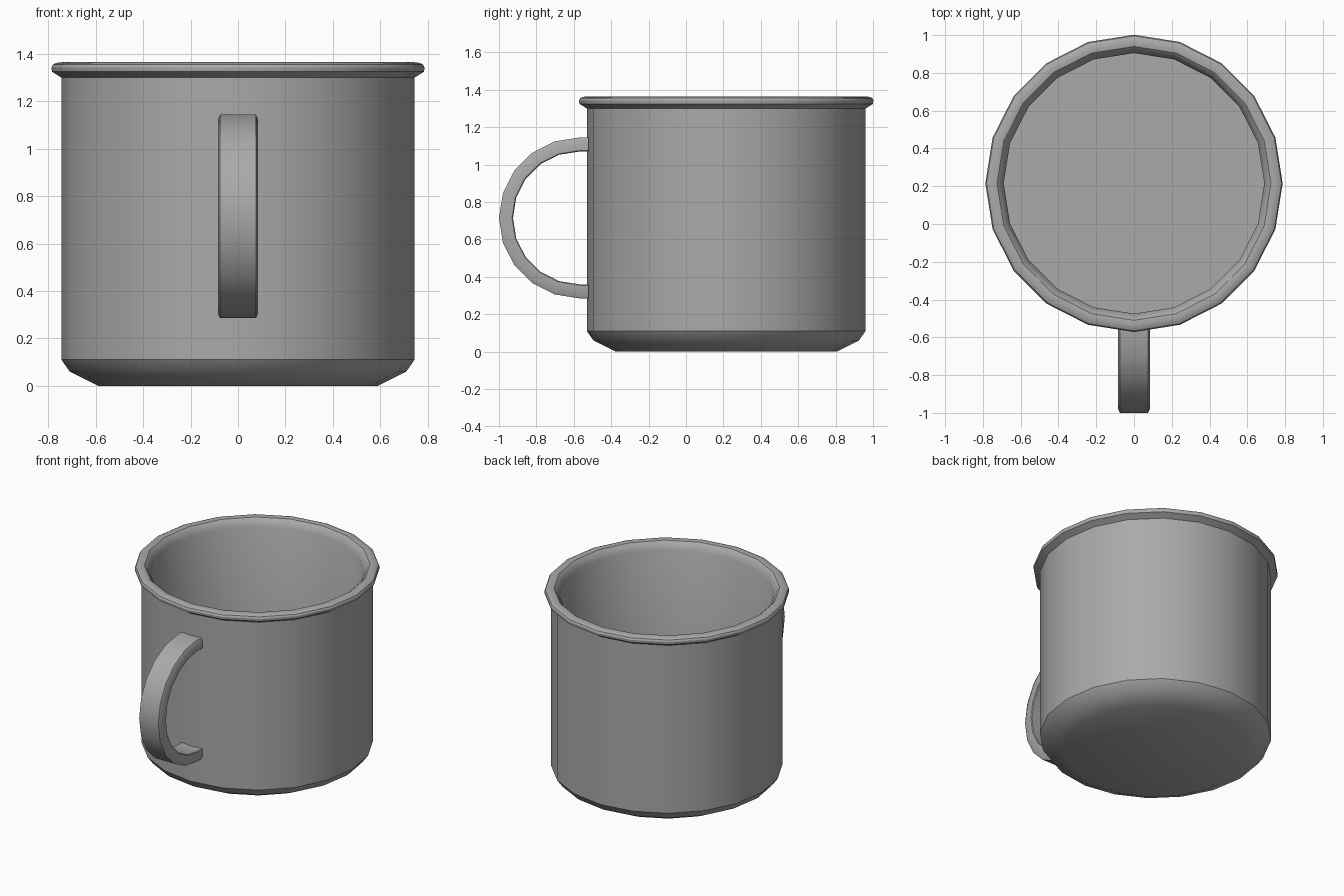
import bpy, bmesh, math

cube = bpy.data.objects.get("Cube")
if cube:
    bpy.data.objects.remove(cube, do_unlink=True)

SIDES = 20
CUP_Y = 0.215

grey = bpy.data.materials.new("enamel grey")
grey.use_nodes = True
colour = (0.4, 0.4, 0.4, 1)
grey.diffuse_color = colour
grey.node_tree.nodes["Principled BSDF"].inputs["Base Color"].default_value = colour


def finish(name, bm, angle):
    """Turn a bmesh into a smooth-shaded object with sharp creases."""
    bmesh.ops.recalc_face_normals(bm, faces=bm.faces[:])
    mesh = bpy.data.meshes.new(name)
    bm.to_mesh(mesh)
    bm.free()
    mesh.materials.append(grey)
    obj = bpy.data.objects.new(name, mesh)
    bpy.context.collection.objects.link(obj)
    bpy.ops.object.select_all(action="DESELECT")
    obj.select_set(True)
    bpy.context.view_layer.objects.active = obj
    bpy.ops.object.shade_smooth_by_angle(angle=math.radians(angle))
    return obj


def bridge(bm, a, b):
    """Join two closed rings of vertices with quads."""
    n = len(a)
    for i in range(n):
        j = (i + 1) % n
        bm.faces.new((a[i], a[j], b[j], b[i]))


def skin(rings):
    """Loft closed rings of points and cap both ends."""
    bm = bmesh.new()
    loops = [[bm.verts.new(p) for p in ring] for ring in rings]
    for a, b in zip(loops, loops[1:]):
        bridge(bm, a, b)
    bm.faces.new(loops[0])
    bm.faces.new(loops[-1])
    return bm


# Cup: radius and height from the base, up over the rolled rim, down to the inner floor
profile = [
    (0.59, 0), (0.71, 0.06), (0.745, 0.11), (0.745, 1.3),
    (0.785, 1.325), (0.787, 1.343), (0.781, 1.355), (0.767, 1.362),
    (0.745, 1.365), (0.725, 1.362), (0.712, 1.35), (0.69, 1.31),
    (0.69, 0.06),
]
turns = [math.tau * i / SIDES for i in range(SIDES)]
cup_rings = [[(r * math.cos(t), CUP_Y + r * math.sin(t), z) for t in turns]
             for r, z in profile]
finish("cup", skin(cup_rings), 32)

# Handle: chamfered strap swept round a half circle, with short straight ends
half = [(0.075, 0.43), (0.085, 0.41), (0.085, 0.36), (0.08, 0.355)]
section = half + [(-x, r) for x, r in reversed(half)]
HANDLE_Y, HANDLE_Z, END_Y = -0.57, 0.715, -0.52


def handle_ring(t, y):
    return [(x, y - r * math.sin(t), HANDLE_Z + r * math.cos(t)) for x, r in section]


arc = [handle_ring(math.pi * i / 10, HANDLE_Y) for i in range(11)]
handle_rings = [handle_ring(0, END_Y)] + arc + [handle_ring(math.pi, END_Y)]
finish("handle", skin(handle_rings), 30)
